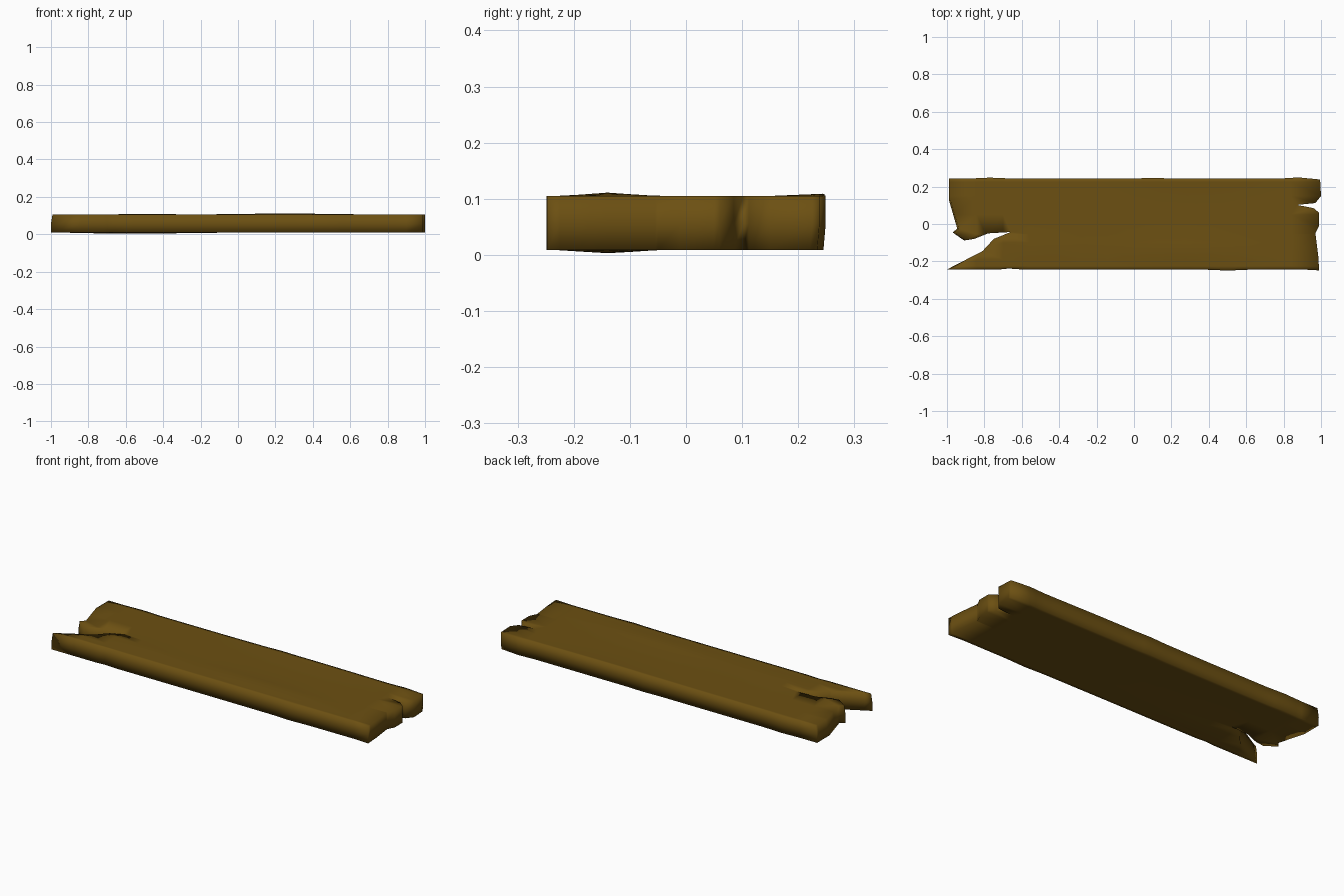
import bpy, bmesh, math
from mathutils import Vector

if "Cube" in bpy.data.objects:
    bpy.data.objects.remove(bpy.data.objects["Cube"])

# Broken plank outline, seen from above, counter-clockwise
FRONT = [(-1.0, -.243), (-.72, -.243), (-.67, -.238), (-.6, -.243), (0, -.243),
         (.38, -.244), (.5, -.249), (.62, -.244), (.9, -.243), (.99, -.248)]
RIGHT = [(.985, -.17), (.97, -.05), (.99, -.01), (.99, .06), (.96, .085),
         (.87, .102), (.97, .112), (1.0, .15), (.995, .238)]
BACK = [(.88, .249), (.78, .243), (.2, .243), (.1, .247), (0, .243),
        (-.65, .243), (-.77, .248), (-.88, .243), (-.99, .243)]
LEFT = [(-.99, .13), (-.945, -.025), (-.97, -.045), (-.91, -.087), (-.855, -.08),
        (-.78, -.05), (-.66, -.043), (-.75, -.08), (-.81, -.145)]
Z0, Z1 = .009, .105


def bump(x, y, cx, cy, rx, ry):
    return math.exp(-((x - cx) / rx) ** 2 - ((y - cy) / ry) ** 2)


# Extrude the outline into a board
bm = bmesh.new()
base = bm.faces.new([bm.verts.new((x, y, Z0)) for x, y in FRONT + RIGHT + BACK + LEFT])
ext = bmesh.ops.extrude_face_region(bm, geom=[base])
bmesh.ops.translate(bm, vec=(0, 0, Z1 - Z0),
                    verts=[g for g in ext["geom"] if isinstance(g, bmesh.types.BMVert)])
bmesh.ops.recalc_face_normals(bm, faces=bm.faces)


# Loop cuts across the length, the width and the thickness
def cut(co, no):
    bmesh.ops.bisect_plane(bm, geom=bm.verts[:] + bm.edges[:] + bm.faces[:],
                           plane_co=co, plane_no=no, dist=1e-5)


for i in range(-6, 7):
    cut((i * .14, 0, 0), (1, 0, 0))
for y in (-.225, -.19, -.14, -.1, -.055, .05, .15, .225):
    cut((0, y, 0), (0, 1, 0))
cut((0, 0, .056), (0, 0, 1))

# Worn, slightly warped surfaces
for v in bm.verts:
    x, y, z = v.co
    if z > .1:
        v.co.z += .006 * bump(x, y, .25, -.14, .35, .05)
        v.co.z += .004 * bump(x, y, -.5, -.13, .18, .05)
        v.co.z += .004 * bump(x, y, .3, .24, .4, .03)
        if x < -.9:
            v.co.x += .008
    elif z < .02:
        v.co.z -= .006 * bump(x, y, -.55, -.14, .3, .06)
        if y > .22:
            v.co.y -= .004
bmesh.ops.triangulate(bm, faces=[f for f in bm.faces if len(f.verts) > 4])
for f in bm.faces:
    f.smooth = True

mesh = bpy.data.meshes.new("plank")
bm.to_mesh(mesh)
bm.free()
plank = bpy.data.objects.new("plank", mesh)
bpy.context.collection.objects.link(plank)

# Brown wood
mat = bpy.data.materials.new("wood")
mat.diffuse_color = (.15, .08, .006, 1)
mat.use_nodes = True
mat.node_tree.nodes["Principled BSDF"].inputs["Base Color"].default_value = mat.diffuse_color
mesh.materials.append(mat)
